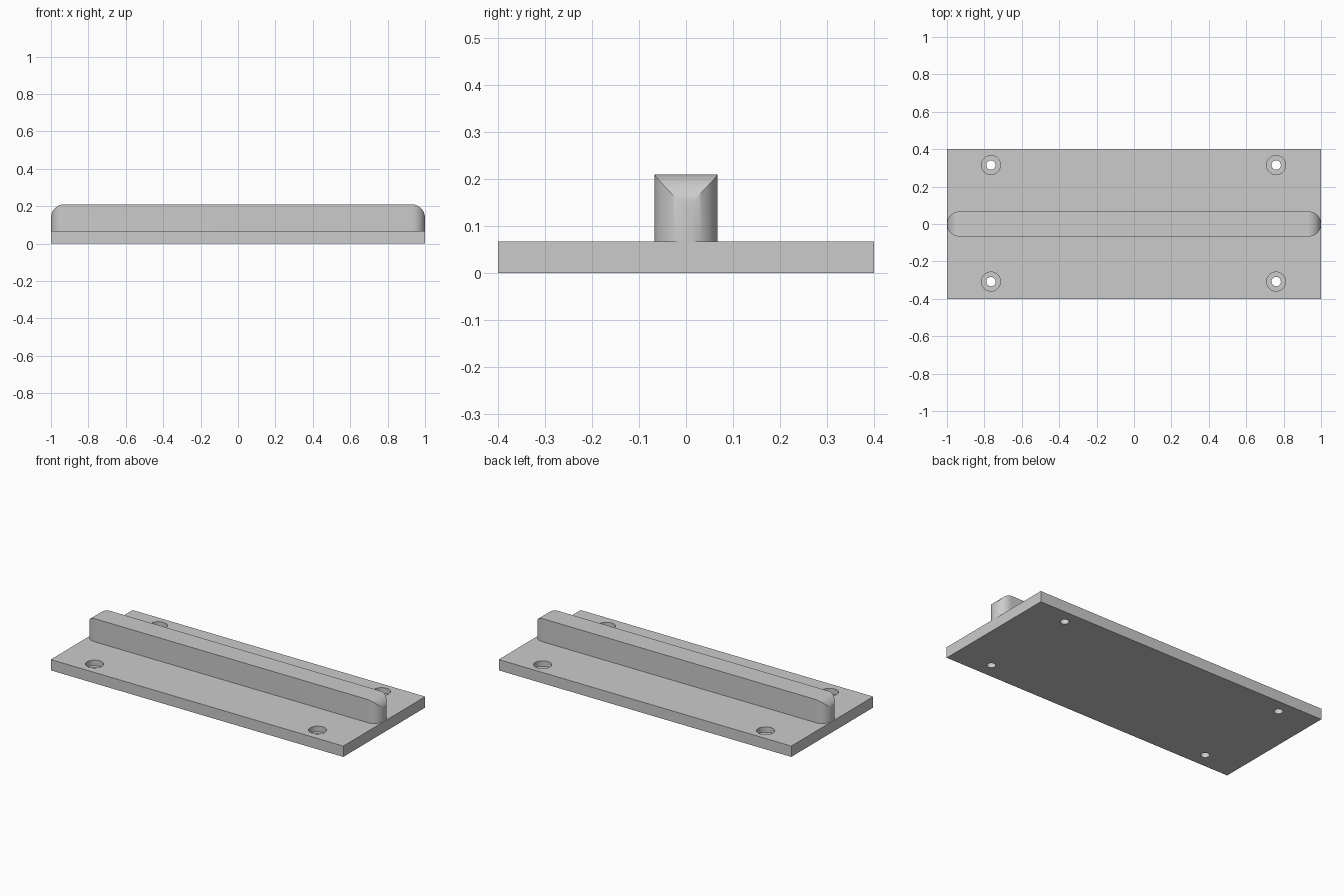
import bpy, bmesh, math
from mathutils import Vector

if "Cube" in bpy.data.objects:
    bpy.data.objects.remove(bpy.data.objects["Cube"])

L, W, T = 1.0, 0.4, 0.067      # plate half length, half width, thickness
R, TOP, FILLET = 0.067, 0.21, 0.073  # rail end radius, rail top, end rounding

grey = bpy.data.materials.new("light_grey")
grey.diffuse_color = (0.6, 0.6, 0.6, 1)
grey.use_nodes = True
grey.node_tree.nodes["Principled BSDF"].inputs["Base Color"].default_value = grey.diffuse_color


def prism(name, outline, extrude):
    """Extrude a closed outline of 3D points along a vector."""
    bm = bmesh.new()
    face = bm.faces.new([bm.verts.new(p) for p in outline])
    grown = bmesh.ops.extrude_face_region(bm, geom=[face])["geom"]
    bmesh.ops.translate(bm, verts=[v for v in grown if isinstance(v, bmesh.types.BMVert)],
                        vec=Vector(extrude))
    bmesh.ops.recalc_face_normals(bm, faces=bm.faces)
    mesh = bpy.data.meshes.new(name)
    bm.to_mesh(mesh)
    bm.free()
    mesh.materials.append(grey)
    ob = bpy.data.objects.new(name, mesh)
    bpy.context.collection.objects.link(ob)
    return ob


def arc(cx, cy, r, a0, a1, n):
    return [(cx + r * math.cos(math.radians(a0 + (a1 - a0) * i / n)),
             cy + r * math.sin(math.radians(a0 + (a1 - a0) * i / n))) for i in range(n + 1)]


def boolean(ob, cutter, operation):
    mod = ob.modifiers.new("cut", "BOOLEAN")
    mod.object, mod.operation, mod.solver = cutter, operation, "EXACT"
    bpy.context.view_layer.objects.active = ob
    bpy.ops.object.modifier_apply(modifier=mod.name)
    bpy.data.objects.remove(cutter)


def smooth(ob, angle):
    bpy.ops.object.select_all(action="DESELECT")
    ob.select_set(True)
    bpy.context.view_layer.objects.active = ob
    bpy.ops.object.shade_smooth_by_angle(angle=math.radians(angle))


# Base plate with four counterbored screw holes
plate = prism("base_plate", [(-L, -W, 0), (L, -W, 0), (L, W, 0), (-L, W, 0)], (0, 0, T))
for x in (-0.765, 0.76):
    for y in (-0.308, 0.315):
        for r, z in ((0.025, -0.05), (0.051, 0.033)):
            ring = [(px, py, z) for px, py in arc(x, y, r, 0, 360, 32)[:-1]]
            boolean(plate, prism("hole_cutter", ring, (0, 0, 0.2)), "DIFFERENCE")
smooth(plate, 30)

# Rail: round-ended bar trimmed by a side profile with rounded top corners
ends = arc(L - R, 0, R, -90, 90, 24) + arc(-L + R, 0, R, 90, 270, 24)
rail = prism("rail", [(x, y, T) for x, y in ends], (0, 0, TOP - T + 0.1))
side = ([(-L - 0.1, 0), (L + 0.1, 0), (L + 0.1, 0.1), (L, 0.1)]
        + arc(L - FILLET, TOP - FILLET, FILLET, 0, 90, 12)
        + arc(-L + FILLET, TOP - FILLET, FILLET, 90, 180, 12)
        + [(-L, 0.1), (-L - 0.1, 0.1)])
trim = prism("rail_trim", [(x, -0.2, z) for x, z in side], (0, 0.4, 0))
boolean(rail, trim, "INTERSECT")
smooth(rail, 30)
